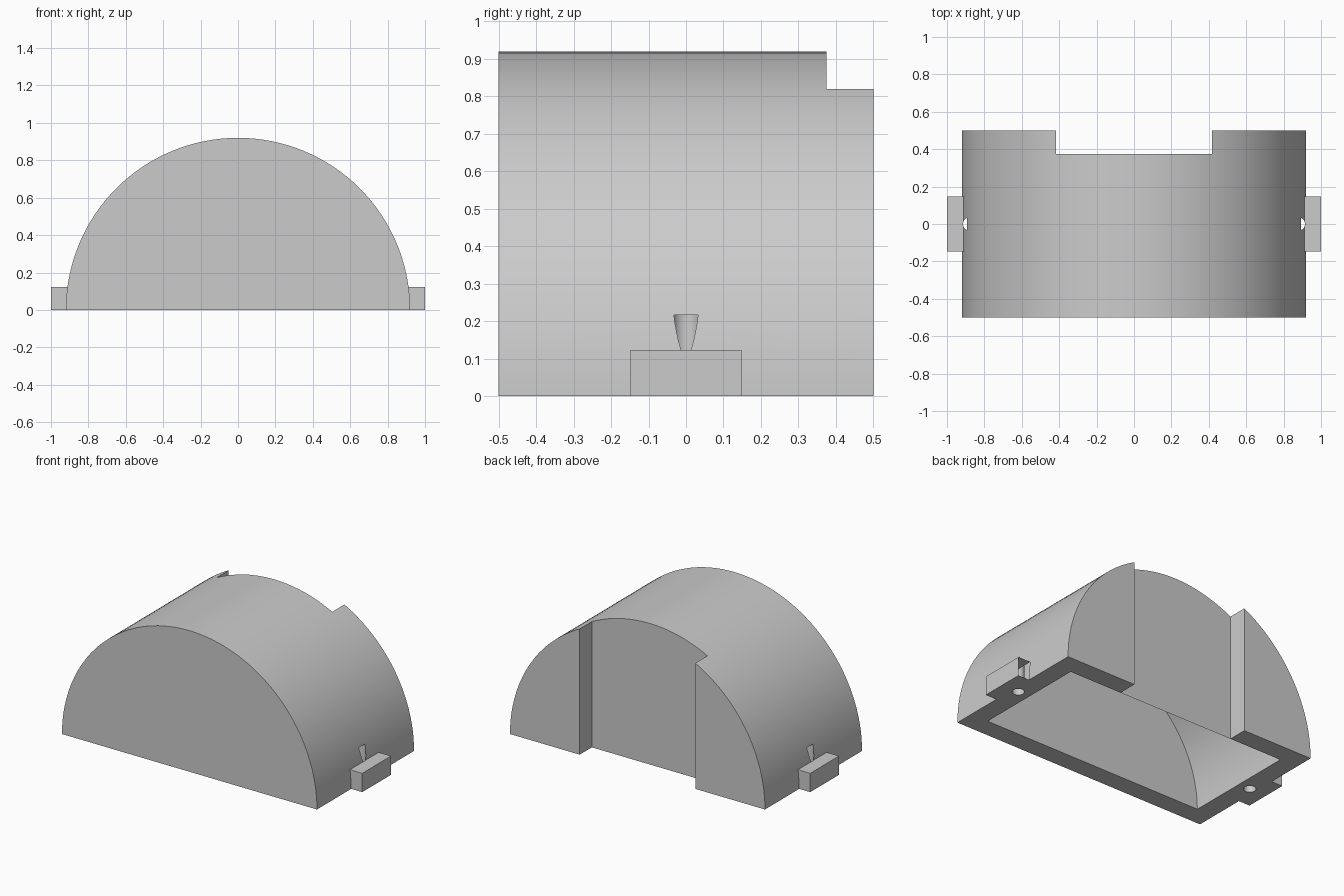
import bpy, bmesh, math
from mathutils import Matrix, Vector

cube = bpy.data.objects.get("Cube")
if cube:
    bpy.data.objects.remove(cube, do_unlink=True)

OUTER, WALL, HALF_DEPTH = 0.92, 0.125, 0.5
INNER = OUTER - WALL
INSIDE = HALF_DEPTH - WALL

grey = bpy.data.materials.new("plain grey")
grey.use_nodes = True
colour = (0.6, 0.6, 0.6, 1)
grey.diffuse_color = colour
grey.node_tree.nodes["Principled BSDF"].inputs["Base Color"].default_value = colour


def finish(name, bm):
    bmesh.ops.recalc_face_normals(bm, faces=bm.faces)
    mesh = bpy.data.meshes.new(name)
    bm.to_mesh(mesh)
    bm.free()
    mesh.materials.append(grey)
    obj = bpy.data.objects.new(name, mesh)
    bpy.context.collection.objects.link(obj)
    return obj


def half_round(name, radius, y0, y1, skirt=0, steps=64):
    """Half disc profile extruded along y, with an optional straight skirt below."""
    pts = [(radius * math.cos(math.pi * i / steps), radius * math.sin(math.pi * i / steps))
           for i in range(steps + 1)]
    if skirt:
        pts += [(-radius, -skirt), (radius, -skirt)]
    bm = bmesh.new()
    face = bm.faces.new([bm.verts.new((x, y0, z)) for x, z in pts])
    out = bmesh.ops.extrude_face_region(bm, geom=[face])
    moved = [v for v in out["geom"] if isinstance(v, bmesh.types.BMVert)]
    bmesh.ops.translate(bm, verts=moved, vec=(0, y1 - y0, 0))
    return finish(name, bm)


def box(name, low, high):
    low, high = Vector(low), Vector(high)
    bm = bmesh.new()
    place = Matrix.Translation((low + high) / 2) @ Matrix.Diagonal((*(high - low), 1))
    bmesh.ops.create_cube(bm, size=1, matrix=place)
    return finish(name, bm)


def rod(name, x, radius, z0, z1):
    bm = bmesh.new()
    bmesh.ops.create_cone(bm, cap_ends=True, segments=32, radius1=radius, radius2=radius,
                          depth=z1 - z0, matrix=Matrix.Translation((x, 0, (z0 + z1) / 2)))
    return finish(name, bm)


def combine(target, other, operation):
    mod = target.modifiers.new(operation, 'BOOLEAN')
    mod.operation, mod.solver, mod.object = operation, 'EXACT', other
    bpy.context.view_layer.objects.active = target
    bpy.ops.object.modifier_apply(modifier=mod.name)
    bpy.data.objects.remove(other, do_unlink=True)


# Arched housing, hollow and open underneath
housing = half_round("arched_housing", OUTER, -HALF_DEPTH, HALF_DEPTH)
combine(housing, half_round("cavity", INNER, -INSIDE, INSIDE, skirt=0.2), 'DIFFERENCE')

# Doorway through the back wall and roof edge
combine(housing, box("doorway", (-0.417, INSIDE, -0.2), (0.417, 0.7, 1.2)), 'DIFFERENCE')

# Side tabs, each with a blind pin hole from below
for side in (-1, 1):
    x0, x1 = sorted((side * 0.86, side * 1.0))
    combine(housing, box("side_tab", (x0, -0.148, 0), (x1, 0.148, 0.123)), 'UNION')
for side in (-1, 1):
    combine(housing, rod("pin_hole", side * 0.878, 0.036, -0.1, 0.217), 'DIFFERENCE')

# Smooth arch with crisp edges
bpy.ops.object.select_all(action='DESELECT')
housing.select_set(True)
bpy.context.view_layer.objects.active = housing
bpy.ops.object.shade_smooth_by_angle(angle=math.radians(30))
